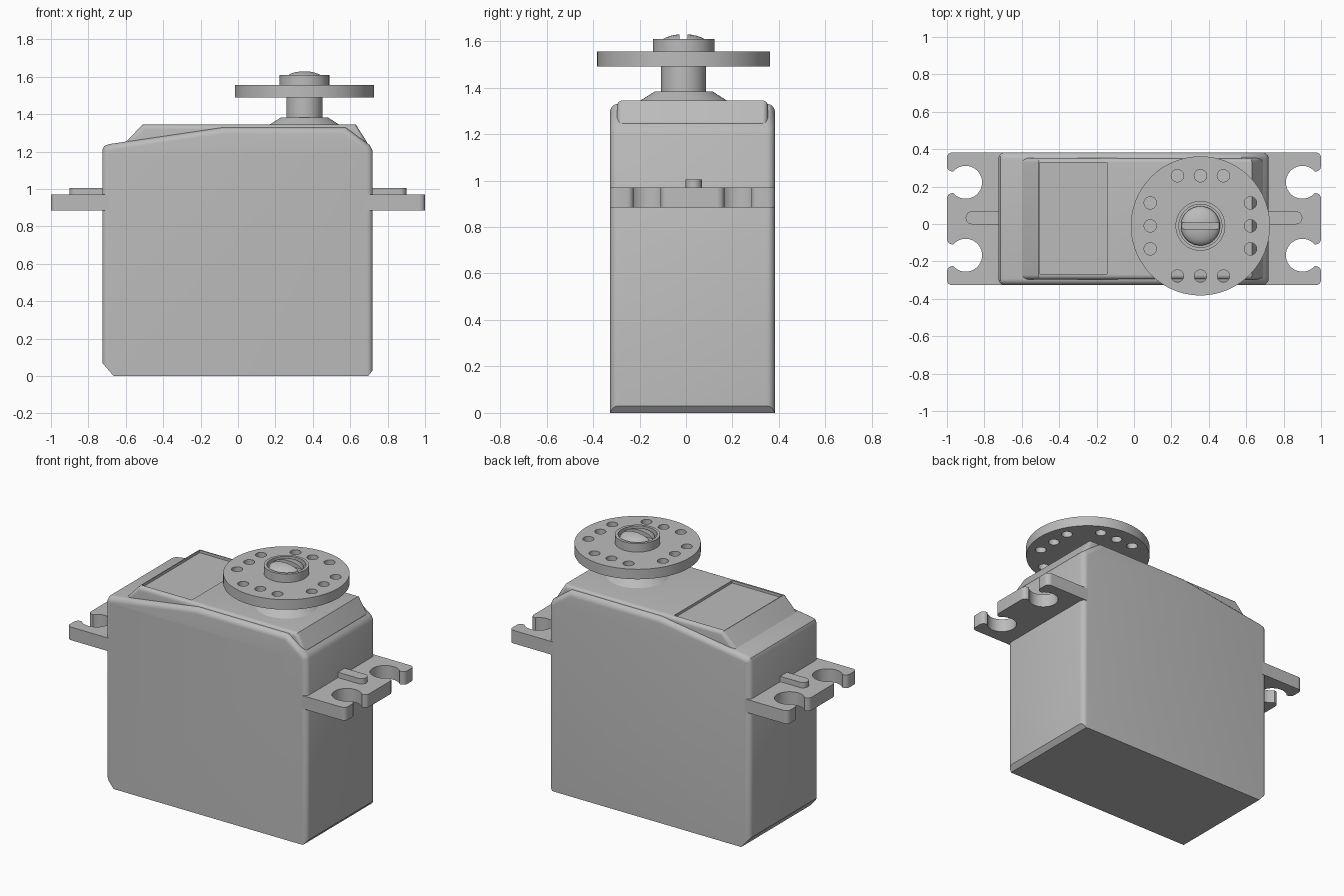
import bpy, bmesh
from math import pi, cos, sin
from mathutils import Vector

if "Cube" in bpy.data.objects:
    bpy.data.objects.remove(bpy.data.objects["Cube"])

grey = bpy.data.materials.new("plain grey")
grey.use_nodes = True
GREY = (0.5, 0.5, 0.5, 1)
grey.diffuse_color = GREY
grey.node_tree.nodes["Principled BSDF"].inputs["Base Color"].default_value = GREY

MID_Y = 0.028            # centre line of the case
HX, HY = 0.355, -0.01    # output shaft axis


def finish(bm, name, angle=30):
    bmesh.ops.recalc_face_normals(bm, faces=bm.faces)
    mesh = bpy.data.meshes.new(name)
    bm.to_mesh(mesh)
    bm.free()
    mesh.materials.append(grey)
    ob = bpy.data.objects.new(name, mesh)
    bpy.context.collection.objects.link(ob)
    smooth(ob, angle)
    return ob


def activate(ob):
    bpy.ops.object.select_all(action="DESELECT")
    ob.select_set(True)
    bpy.context.view_layer.objects.active = ob


def smooth(ob, angle=30):
    activate(ob)
    bpy.ops.object.shade_smooth_by_angle(angle=angle * pi / 180)


def add_prism(bm, pts, axis, lo, hi):
    """Extrude a 2D outline along y (outline in xz) or z (outline in xy)."""
    place = (lambda p, t: (p[0], t, p[1])) if axis == "y" else (lambda p, t: (p[0], p[1], t))
    face = bm.faces.new([bm.verts.new(place(p, lo)) for p in pts])
    out = bmesh.ops.extrude_face_region(bm, geom=[face])
    verts = [v for v in out["geom"] if isinstance(v, bmesh.types.BMVert)]
    bmesh.ops.translate(bm, verts=verts, vec=place((0, 0), hi - lo))


def rect(x0, x1, y0, y1):
    return [(x0, y0), (x1, y0), (x1, y1), (x0, y1)]


def circle(x, y, r, n=32):
    return [(x + r * cos(2 * pi * i / n), y + r * sin(2 * pi * i / n)) for i in range(n)]


def lathe(name, profile, n=64):
    """Spin an (r, z) profile around the output axis."""
    bm = bmesh.new()
    vs = [bm.verts.new((HX + r, HY, z)) for r, z in profile]
    edges = [bm.edges.new(p) for p in zip(vs, vs[1:])]
    bmesh.ops.spin(bm, geom=vs + edges, cent=(HX, HY, 0), axis=(0, 0, 1),
                   angle=2 * pi, steps=n, use_duplicate=False)
    bmesh.ops.remove_doubles(bm, verts=bm.verts, dist=1e-4)
    return finish(bm, name)


def cut(ob, outlines, lo, hi):
    """Subtract vertical prisms one by one, then drop the cutters."""
    for pts in outlines:
        bm = bmesh.new()
        add_prism(bm, pts, "z", lo, hi)
        cutter = finish(bm, "cutter")
        cutter.hide_render = True
        activate(ob)
        mod = ob.modifiers.new("cut", "BOOLEAN")
        mod.object, mod.solver = cutter, "EXACT"
        bpy.ops.object.modifier_apply(modifier=mod.name)
        bpy.data.objects.remove(cutter)


def rounded_shell(bm, profile, half, radius):
    """Extrude a side profile across the case and round its rims."""
    y0, y1 = MID_Y - half, MID_Y + half
    add_prism(bm, profile, "y", y0, y1)
    rims = [e for e in bm.edges if abs(e.verts[0].co.y - e.verts[1].co.y) < 1e-4]
    bmesh.ops.bevel(bm, geom=rims, offset=radius, segments=5, profile=0.5, affect="EDGES")


# Case: rounded shell, trimmed flat below with a chamfer at each end
bm = bmesh.new()
rounded_shell(bm, [(-0.725, -0.3), (0.72, -0.3), (0.72, 1.205), (0.705, 1.235), (0.575, 1.33),
                   (-0.08, 1.33), (-0.69, 1.24), (-0.715, 1.23), (-0.725, 1.21)], 0.355, 0.035)
for co, no in (((0, 0, 0), (0, 0, -1)),
               ((-0.725, 0, 0.07), (-0.07, 0, -0.06)),
               ((0.72, 0, 0.03), (0.03, 0, -0.025))):
    geom = bm.verts[:] + bm.edges[:] + bm.faces[:]
    res = bmesh.ops.bisect_plane(bm, geom=geom, dist=1e-5, plane_co=co,
                                 plane_no=Vector(no).normalized(), clear_outer=True)
    rim = [e for e in res["geom_cut"] if isinstance(e, bmesh.types.BMEdge)]
    bmesh.ops.contextual_create(bm, geom=rim)
finish(bm, "case")

# Raised top cover with a shallow label recess
bm = bmesh.new()
rounded_shell(bm, [(-0.6, 1.1), (0.69, 1.1), (0.69, 1.25), (0.63, 1.345),
                   (-0.51, 1.345), (-0.6, 1.25)], 0.325, 0.025)
cover = finish(bm, "top_cover")
cut(cover, [rect(-0.505, -0.145, -0.267, 0.328)], 1.328, 1.5)
smooth(cover)

# Mounting ears with open screw holes and a stiffening rib
for s, side in ((1, "left"), (-1, "right")):
    bm = bmesh.new()
    add_prism(bm, rect(0.6 * s, s, MID_Y - 0.355, MID_Y + 0.355), "z", 0.885, 0.97)
    ear = finish(bm, side + "_mounting_ear")
    for y in (MID_Y - 0.195, MID_Y + 0.195):
        cut(ear, [circle(0.9 * s, y, 0.088, 40),
                  rect(0.92 * s, 1.1 * s, y - 0.058, y + 0.058)], 0.8, 1.1)
    bm = bmesh.new()
    bm.from_mesh(ear.data)
    corners = [e for e in bm.edges if all(abs(v.co.x) > 0.99 for v in e.verts)
               and abs(e.verts[0].co.z - e.verts[1].co.z) > 0.05]
    bmesh.ops.bevel(bm, geom=corners, offset=0.028, segments=4, profile=0.5, affect="EDGES")
    bm.to_mesh(ear.data)
    bm.free()
    smooth(ear)

    bm = bmesh.new()
    tip = [(s * (0.865 + 0.035 * cos(a)), MID_Y + 0.005 + 0.035 * sin(a))
           for a in (pi * (i / 12 - 0.5) for i in range(13))]
    add_prism(bm, [(0.65 * s, MID_Y - 0.03)] + tip + [(0.65 * s, MID_Y + 0.04)], "z", 0.96, 1.005)
    finish(bm, side + "_ear_rib")

# Output collar and shaft
lathe("shaft_collar", [(0, 1.3), (0.185, 1.3), (0.185, 1.345), (0.125, 1.383), (0, 1.383)])
lathe("output_shaft", [(0, 1.37), (0.097, 1.37), (0.097, 1.5), (0, 1.5)])

# Round horn with a raised hub, bored for the screw, and four rows of three holes
horn = lathe("horn_disc", [(0, 1.49), (0.372, 1.49), (0.372, 1.555), (0.133, 1.555),
                           (0.133, 1.61), (0.115, 1.61), (0.115, 1.56), (0, 1.56)], 80)
holes = []
for d in (-0.123, 0, 0.123):
    for r in (-0.268, 0.268):
        holes += [circle(HX + r, HY + d, 0.033, 24), circle(HX + d, HY + r, 0.033, 24)]
cut(horn, holes, 1.4, 1.7)
smooth(horn)

# Domed screw head with a straight slot
dome = [(0.105 * cos(a), 1.585 + 0.045 * sin(a)) for a in (pi / 2 * i / 8 for i in range(9))]
screw = lathe("screw_head", [(0, 1.55), (0.105, 1.55)] + dome, 48)
cut(screw, [rect(HX - 0.2, HX + 0.2, HY - 0.017, HY + 0.017)], 1.598, 1.7)
smooth(screw)
